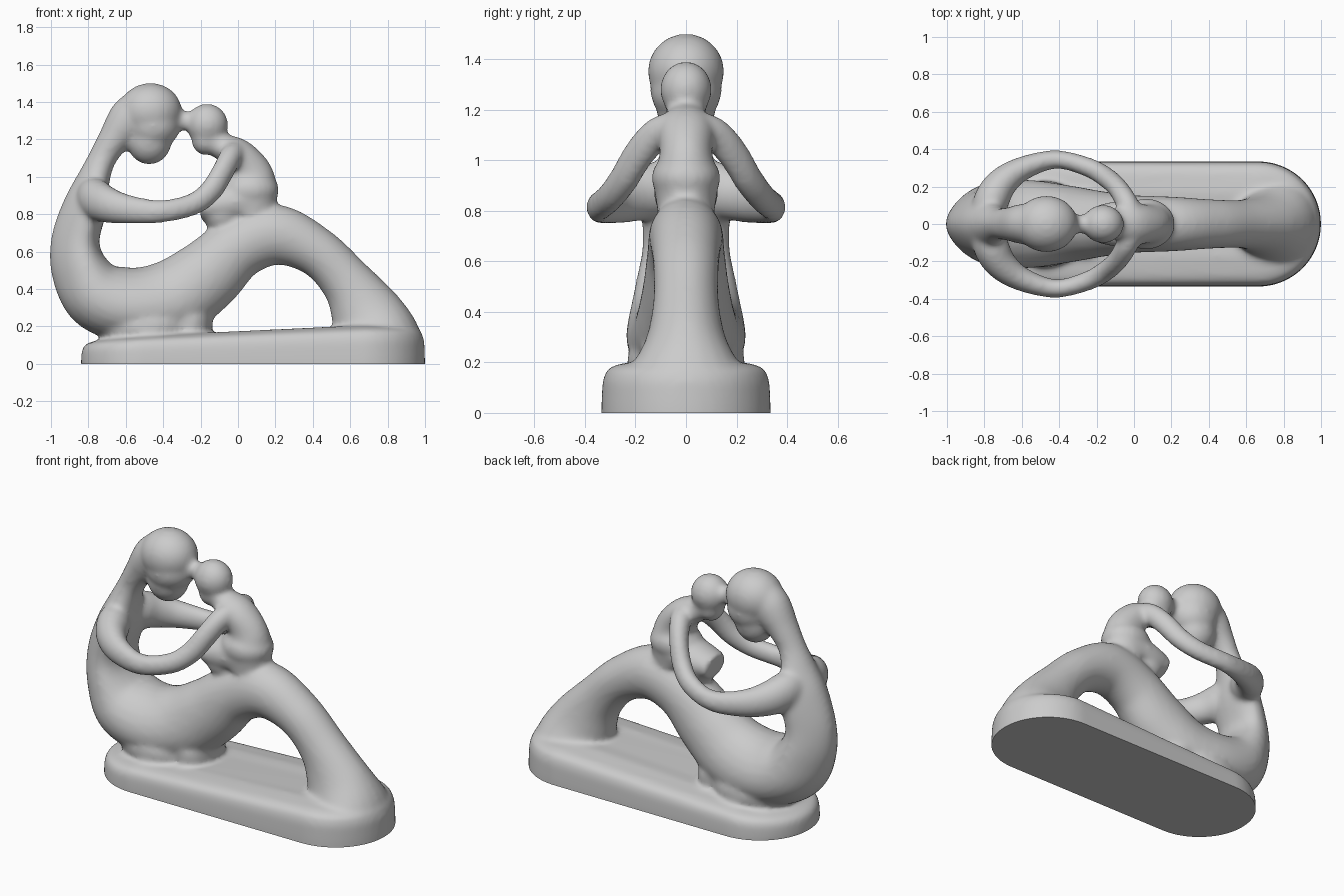
import bpy, bmesh, math
from mathutils import Vector, Matrix

if "Cube" in bpy.data.objects:
    bpy.data.objects.remove(bpy.data.objects["Cube"])

bm = bmesh.new()


def loft(rings):
    """Skin closed rings of points and cap both ends."""
    vr = [[bm.verts.new(p) for p in r] for r in rings]
    n = len(vr[0])
    faces = []
    for a, b in zip(vr, vr[1:]):
        for i in range(n):
            j = (i + 1) % n
            faces.append(bm.faces.new((a[i], a[j], b[j], b[i])))
    faces += [bm.faces.new(vr[0][::-1]), bm.faces.new(vr[-1])]
    bmesh.ops.recalc_face_normals(bm, faces=faces)


def spline(stations, steps=6):
    """Catmull-Rom through stations of any dimension."""
    s = [stations[0]] + list(stations) + [stations[-1]]
    out = []
    for k in range(1, len(s) - 2):
        for i in range(steps):
            t = i / steps
            out.append([0.5 * (2 * b + (c - a) * t + (2 * a - 5 * b + 4 * c - d) * t * t
                               + (3 * b - a - 3 * c + d) * t ** 3)
                        for a, b, c, d in zip(*s[k - 1:k + 3])])
    return out + [list(stations[-1])]


def limb(stations, ref, sides=24):
    """Sweep an egg: x, y, z, half size across, half size along ref, egg factor."""
    pts = spline(stations)
    rings = []
    for i, p in enumerate(pts):
        t = (Vector(pts[min(i + 1, len(pts) - 1)][:3]) - Vector(pts[max(i - 1, 0)][:3])).normalized()
        v = (ref - t * ref.dot(t)).normalized()
        u = t.cross(v)
        e = p[5] if len(p) > 5 else 0
        rings.append([Vector(p[:3]) + u * p[3] * math.cos(q)
                      + v * p[4] * math.sin(q) * (1 + e * math.cos(q))
                      for q in (2 * math.pi * k / sides for k in range(sides))])
    loft(rings)


def blob(loc, size):
    m = Matrix.Translation(loc) @ Matrix.Diagonal((*size, 1))
    bmesh.ops.create_uvsphere(bm, u_segments=28, v_segments=16, radius=1, matrix=m)


Y, Z = Vector((0, 1, 0)), Vector((0, 0, 1))

# Plinth: stadium outline, soft top edge, thinner towards the left
rings = []
for z, inset in ((-0.06, 0), (0.03, 0), (0.12, 0.004), (0.165, 0.02), (0.185, 0.06), (0.2, 0.17)):
    r = 0.335 - inset
    ring = []
    for k in range(48):
        a = -math.pi / 2 + 2 * math.pi * (k + 0.5) / 48
        x = (0.665 if k < 24 else -0.505) + r * math.cos(a)
        f = 0.62 + 0.42 * min(1, max(0, (x + 0.84) / 1.0))
        ring.append((x, r * math.sin(a), z * f))
    rings.append(ring)
loft(rings)

# Mother: neck, back, hips, thigh, knee and shin in one sweep
limb([(x, 0, z, a, b, e) for x, z, a, b, e in (
    (-0.50, 1.385, .105, .10, 0), (-0.58, 1.305, .118, .11, 0), (-0.67, 1.19, .085, .09, 0),
    (-0.73, 1.09, .075, .085, .1), (-0.775, 0.98, .09, .12, .25), (-0.815, 0.85, .118, .165, .35),
    (-0.87, 0.66, .13, .165, .35), (-0.845, 0.50, .155, .195, .25), (-0.74, 0.36, .19, .23, 0),
    (-0.55, 0.315, .20, .235, -.1), (-0.35, 0.35, .21, .205, -.1), (-0.17, 0.47, .195, .175, 0),
    (0.0, 0.62, .168, .155, 0), (0.2, 0.69, .163, .147, 0), (0.42, 0.60, .132, .132, 0),
    (0.58, 0.44, .14, .13, 0), (0.685, 0.27, .195, .165, 0), (0.75, 0.12, .23, .25, 0),
    (0.77, 0.0, .22, .29, 0))], Y)

# Mother: seat settling onto the plinth
blob((-0.49, 0, 0.20), (0.27, 0.235, 0.15))
blob((-0.26, 0, 0.22), (0.125, 0.18, 0.15))

# Mother: head and jaw
blob((-0.468, 0, 1.352), (0.168, 0.152, 0.15))
blob((-0.455, 0, 1.275), (0.147, 0.142, 0.13))
blob((-0.475, 0, 1.20), (0.122, 0.115, 0.135))

# Touching faces
limb([(-0.36, 0, 1.30, .06, .06), (-0.285, 0, 1.30, .05, .05), (-0.22, 0, 1.29, .06, .06)], Y)

# Child: head, neck and back, hips, legs
blob((-0.165, 0, 1.28), (0.112, 0.103, 0.112))
blob((-0.175, 0, 1.20), (0.075, 0.08, 0.085))
limb([(x, 0, z, a, b) for x, z, a, b in (
    (-0.16, 1.22, .065, .07), (-0.09, 1.165, .072, .085), (0.0, 1.115, .092, .11),
    (0.065, 1.02, .118, .105), (0.075, 0.93, .135, .125), (0.055, 0.80, .145, .115))], Y)
blob((0.065, 0, 0.93), (0.155, 0.138, 0.105))
limb([(0.06, 0, 0.88, .11, .125), (-0.08, 0, 0.855, .10, .125), (-0.205, 0, 0.84, .07, .10)], Y)
blob((-0.08, 0, 0.80), (0.11, 0.11, 0.10))

# Arms: from the mother's shoulders round to the child's shoulders
for s in (1, -1):
    limb([(x, s * y, z, a, b) for x, y, z, a, b in (
        (-0.79, 0.03, 0.92, .075, .085), (-0.765, 0.12, 0.885, .095, .11),
        (-0.71, 0.215, 0.855, .085, .10), (-0.60, 0.295, 0.828, .065, .08),
        (-0.42, 0.345, 0.815, .05, .062), (-0.25, 0.305, 0.85, .052, .06),
        (-0.15, 0.25, 0.92, .055, .063), (-0.085, 0.19, 1.02, .055, .065),
        (-0.04, 0.115, 1.105, .06, .065), (-0.01, 0.04, 1.135, .06, .06))], Z)

# Fuse everything into one smooth carved body
mesh = bpy.data.meshes.new("statue_parts")
bm.to_mesh(mesh)
bm.free()
statue = bpy.data.objects.new("embracing_statue", mesh)
bpy.context.collection.objects.link(statue)
rem = statue.modifiers.new("Fuse", 'REMESH')
rem.mode = 'VOXEL'
rem.voxel_size = 0.014
smo = statue.modifiers.new("Soften", 'SMOOTH')
smo.factor = 0.5
smo.iterations = 14
bpy.context.view_layer.update()
dg = bpy.context.evaluated_depsgraph_get()
fused = bpy.data.meshes.new_from_object(statue.evaluated_get(dg))
statue.modifiers.clear()

# Cut the underside flat at ground level
bm = bmesh.new()
bm.from_mesh(fused)
bmesh.ops.bisect_plane(bm, geom=bm.verts[:] + bm.edges[:] + bm.faces[:], dist=1e-5,
                       plane_co=(0, 0, 0), plane_no=(0, 0, -1), clear_outer=True)
bmesh.ops.holes_fill(bm, edges=[e for e in bm.edges if e.is_boundary], sides=0)
bm.to_mesh(fused)
bm.free()
statue.data = fused
bpy.context.view_layer.objects.active = statue
statue.select_set(True)
bpy.ops.object.shade_smooth_by_angle(angle=math.radians(50))
